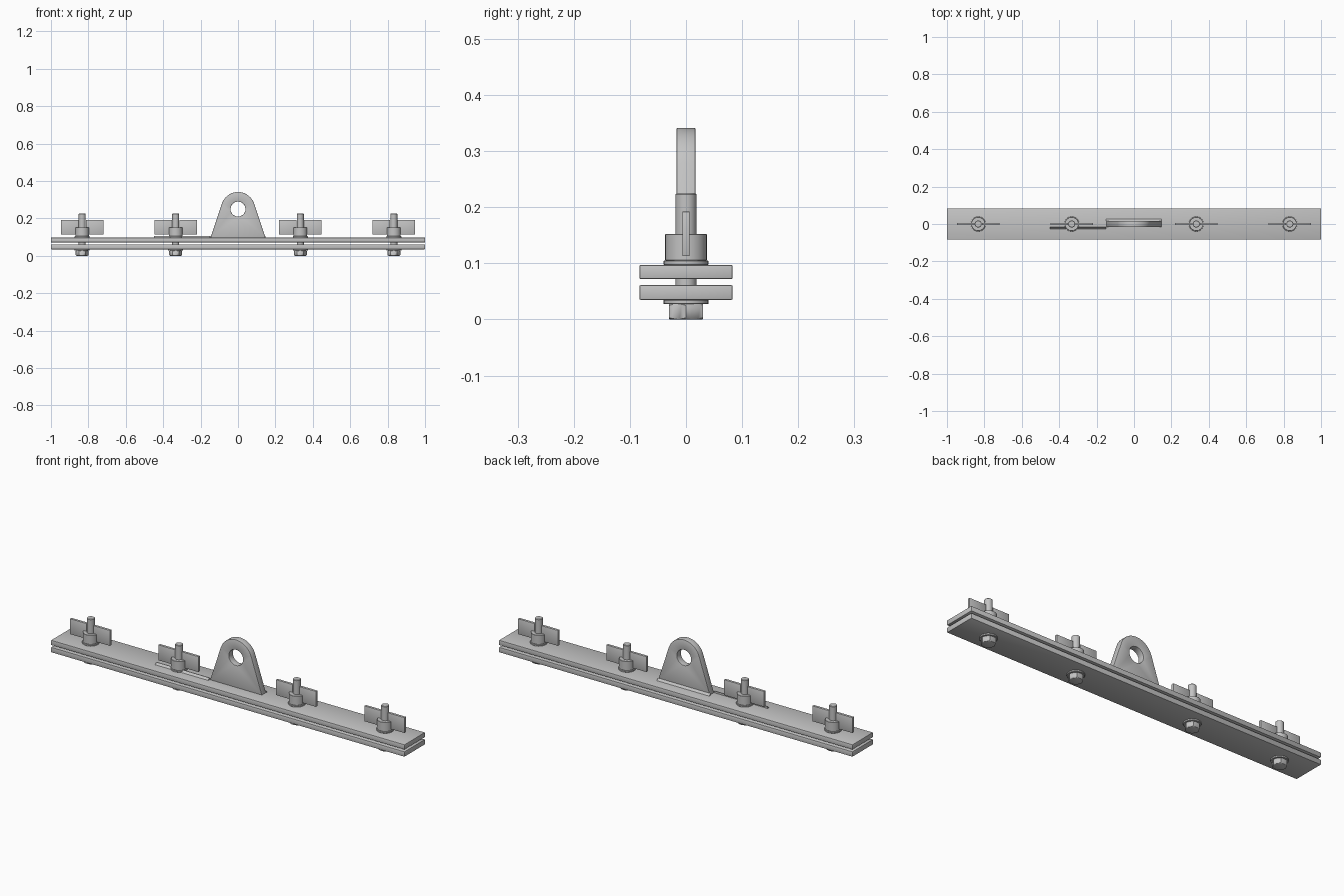
import bpy, bmesh, math
from mathutils import Vector

cube = bpy.data.objects.get("Cube")
if cube:
    bpy.data.objects.remove(cube, do_unlink=True)

steel = bpy.data.materials.new("steel grey")
steel.use_nodes = True
COLOUR = (0.55, 0.55, 0.55, 1)
steel.diffuse_color = COLOUR
steel.node_tree.nodes["Principled BSDF"].inputs["Base Color"].default_value = COLOUR


def finish(name, bm, bevel=0.0, location=(0, 0, 0)):
    """Bevel the hard edges, then turn the bmesh into a shaded object."""
    bmesh.ops.recalc_face_normals(bm, faces=bm.faces)
    if bevel:
        hard = [e for e in bm.edges if e.calc_face_angle(0) > 0.6]
        bmesh.ops.bevel(bm, geom=hard, offset=bevel, segments=2, profile=0.5,
                        affect='EDGES', clamp_overlap=False)
    mesh = bpy.data.meshes.new(name)
    bm.to_mesh(mesh)
    bm.free()
    mesh.materials.append(steel)
    obj = bpy.data.objects.new(name, mesh)
    obj.location = location
    bpy.context.collection.objects.link(obj)
    bpy.ops.object.select_all(action='DESELECT')
    obj.select_set(True)
    bpy.context.view_layer.objects.active = obj
    bpy.ops.object.shade_smooth_by_angle(angle=math.radians(30))
    return obj


def box(name, x, y, z, bevel=0.0):
    """Box from (min, max) pairs."""
    bm = bmesh.new()
    bmesh.ops.create_cube(bm, size=1)
    for v in bm.verts:
        v.co = [lo + (c + 0.5) * (hi - lo) for c, (lo, hi) in zip(v.co, (x, y, z))]
    return finish(name, bm, bevel)


def lathe(name, x, profile, sides=32):
    """Solid of revolution about a vertical axis from (radius, z) rings."""
    bm = bmesh.new()
    rings = []
    for r, z in profile:
        angles = [math.tau * i / sides for i in range(sides)]
        rings.append([bm.verts.new((r * math.cos(a), r * math.sin(a), z)) for a in angles])
    for low, high in zip(rings, rings[1:]):
        for i in range(sides):
            j = (i + 1) % sides
            bm.faces.new((low[i], low[j], high[j], high[i]))
    bm.faces.new(rings[0][::-1])
    bm.faces.new(rings[-1])
    return finish(name, bm, 0, (x, 0, 0))


def chamfered(r, low, high, c):
    return [(r - c, low), (r, low + c), (r, high - c), (r - c, high)]


def hex_head(name, x):
    """Hexagon prism with its corners turned off by a chamfered cylinder."""
    head = lathe(name, x, [(0.0346, 0), (0.0346, 0.028)], 6)
    turning = lathe("turning_cutter", x, [(0.029, 0), (0.036, 0.004),
                                          (0.036, 0.024), (0.029, 0.028)], 48)
    turning.hide_render = True
    cut = head.modifiers.new("corners", 'BOOLEAN')
    cut.operation, cut.object, cut.solver = 'INTERSECT', turning, 'EXACT'
    bpy.context.view_layer.objects.active = head
    bpy.ops.object.modifier_apply(modifier=cut.name)
    bpy.data.objects.remove(turning, do_unlink=True)


def weld(name, x0, x1, side):
    """Triangular fillet bead along the foot of the lug."""
    bm = bmesh.new()
    section = [(0.017, 0.097), (0.027, 0.097), (0.017, 0.107)]
    face = bm.faces.new([bm.verts.new((x0, side * y, z)) for y, z in section])
    moved = bmesh.ops.extrude_face_region(bm, geom=[face])["geom"]
    bmesh.ops.translate(bm, vec=(x1 - x0, 0, 0),
                        verts=[v for v in moved if isinstance(v, bmesh.types.BMVert)])
    # the starting face stays behind as the end cap
    finish(name, bm)


def lifting_lug():
    """Tapered plate with a rounded top and an eye."""
    eye, radius, half, foot, thick = 0.25, 0.091, 0.147, 0.097, 0.017
    corner = Vector((half, foot - eye))
    start = math.atan2(corner.y, corner.x) + math.acos(radius / corner.length)
    steps = 24
    outline = [(half, foot)]
    for i in range(steps + 1):
        a = start + (math.pi - 2 * start) * i / steps
        outline.append((radius * math.cos(a), eye + radius * math.sin(a)))
    outline.append((-half, foot))
    hole = [(0.04 * math.cos(math.tau * i / 32), eye + 0.04 * math.sin(math.tau * i / 32))
            for i in range(32)]
    bm = bmesh.new()
    edges = []
    for loop in (outline, hole):
        verts = [bm.verts.new((x, -thick, z)) for x, z in loop]
        edges += [bm.edges.new((v, verts[i - 1])) for i, v in enumerate(verts)]
    bmesh.ops.triangle_fill(bm, edges=edges, use_beauty=True)
    moved = bmesh.ops.extrude_face_region(bm, geom=bm.faces[:])["geom"]
    bmesh.ops.translate(bm, vec=(0, 2 * thick, 0),
                        verts=[v for v in moved if isinstance(v, bmesh.types.BMVert)])
    finish("lifting_lug", bm, 0.002)


# Clamping plates
box("lower_plate", (-1, 1), (-0.083, 0.083), (0.035, 0.061), 0.002)
box("upper_plate", (-1, 1), (-0.083, 0.083), (0.072, 0.097), 0.002)

# Lifting lug and its weld beads
lifting_lug()
weld("front_weld", -0.45, -0.15, -1)
weld("back_weld", -0.15, 0.147, 1)

# Bolts with washers and wing nuts
for n, x in enumerate((-0.833, -0.333, 0.333, 0.833), 1):
    hex_head(f"bolt_head_{n}", x)
    lathe(f"bolt_shaft_{n}", x, chamfered(0.0187, 0.02, 0.225, 0.002))
    lathe(f"lower_washer_{n}", x, chamfered(0.04, 0.027, 0.035, 0.001))
    lathe(f"upper_washer_{n}", x, chamfered(0.04, 0.097, 0.105, 0.001))
    lathe(f"nut_body_{n}", x, chamfered(0.037, 0.105, 0.152, 0.001))
    for side, word in ((-1, "right"), (1, "left")):
        span = sorted((x + side * 0.02, x + side * 0.113))
        box(f"{word}_nut_wing_{n}", span, (-0.0065, 0.0065), (0.113, 0.192), 0.001)
